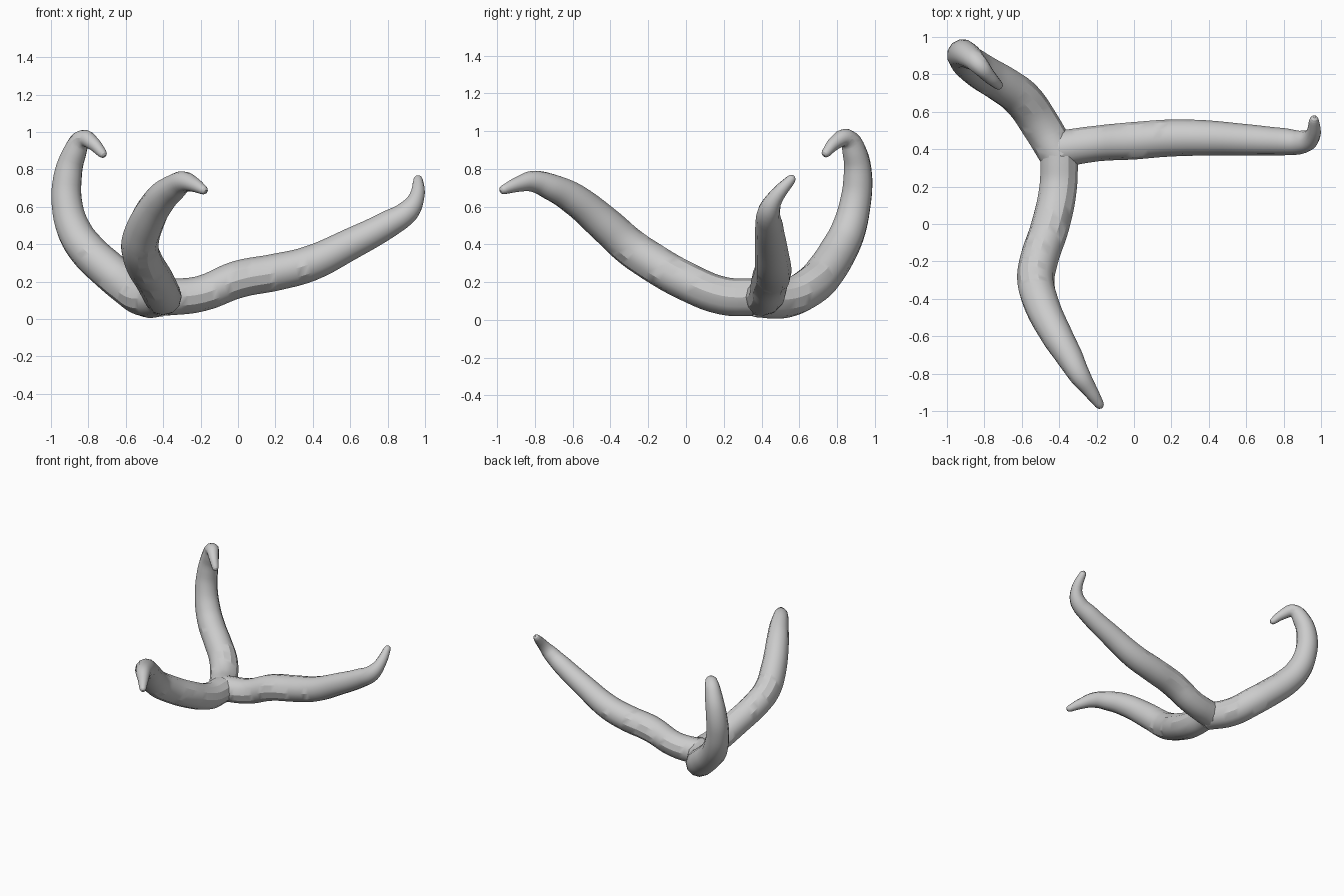
import bpy
from mathutils import Vector


def tentacle(name, pts):
    """Tapered round tube through (x, y, z, radius) points with a rounded tip."""
    # rounded tip beyond the last point
    a, b = Vector(pts[-2][:3]), Vector(pts[-1][:3])
    d, r = (b - a).normalized(), pts[-1][3]
    pts = pts + [(*(b + d * r * 0.6), r * 0.75), (*(b + d * r * 0.95), r * 0.25)]

    cu = bpy.data.curves.new(name, 'CURVE')
    cu.dimensions = '3D'
    cu.bevel_depth = 1.0
    cu.bevel_resolution = 4
    cu.resolution_u = 5
    cu.use_fill_caps = True
    cu.twist_mode = 'MINIMUM'
    sp = cu.splines.new('BEZIER')
    sp.radius_interpolation = 'LINEAR'
    sp.bezier_points.add(len(pts) - 1)
    for bp, (x, y, z, rad) in zip(sp.bezier_points, pts):
        bp.co = (x, y, z)
        bp.radius = rad
        bp.handle_left_type = bp.handle_right_type = 'AUTO'
    ob = bpy.data.objects.new(name, cu)
    bpy.context.collection.objects.link(ob)

    # turn into a smooth mesh
    bpy.ops.object.select_all(action='DESELECT')
    ob.select_set(True)
    bpy.context.view_layer.objects.active = ob
    bpy.ops.object.convert(target='MESH')
    bpy.ops.object.shade_smooth_by_angle()
    return ob


# long arm reaching right, tip turned up
tentacle("right_tentacle", [
    (-0.40, 0.40, 0.115, 0.098), (-0.20, 0.43, 0.135, 0.095), (0.0, 0.445, 0.212, 0.1),
    (0.20, 0.46, 0.25, 0.099), (0.38, 0.46, 0.295, 0.095), (0.60, 0.45, 0.40, 0.084),
    (0.80, 0.44, 0.505, 0.073), (0.91, 0.44, 0.577, 0.06), (0.955, 0.475, 0.65, 0.042),
    (0.963, 0.557, 0.745, 0.025)])

# arm reaching forward, bent sideways at the middle
tentacle("front_tentacle", [
    (-0.40, 0.36, 0.12, 0.1), (-0.405, 0.20, 0.127, 0.1), (-0.445, 0.0, 0.205, 0.102),
    (-0.51, -0.20, 0.32, 0.102), (-0.525, -0.30, 0.39, 0.1), (-0.497, -0.42, 0.498, 0.096),
    (-0.41, -0.60, 0.645, 0.084), (-0.345, -0.71, 0.702, 0.072), (-0.29, -0.81, 0.733, 0.057),
    (-0.235, -0.89, 0.718, 0.04), (-0.185, -0.965, 0.69, 0.025)])

# back-left arm, rising and hooking over
tentacle("back_tentacle", [
    (-0.40, 0.36, 0.115, 0.1), (-0.50, 0.53, 0.115, 0.104), (-0.60, 0.67, 0.185, 0.105),
    (-0.70, 0.745, 0.268, 0.103), (-0.80, 0.805, 0.362, 0.1), (-0.87, 0.855, 0.462, 0.094),
    (-0.912, 0.893, 0.60, 0.085), (-0.912, 0.91, 0.75, 0.078), (-0.878, 0.895, 0.88, 0.066),
    (-0.828, 0.85, 0.962, 0.05), (-0.775, 0.79, 0.938, 0.037), (-0.725, 0.742, 0.885, 0.025)])
